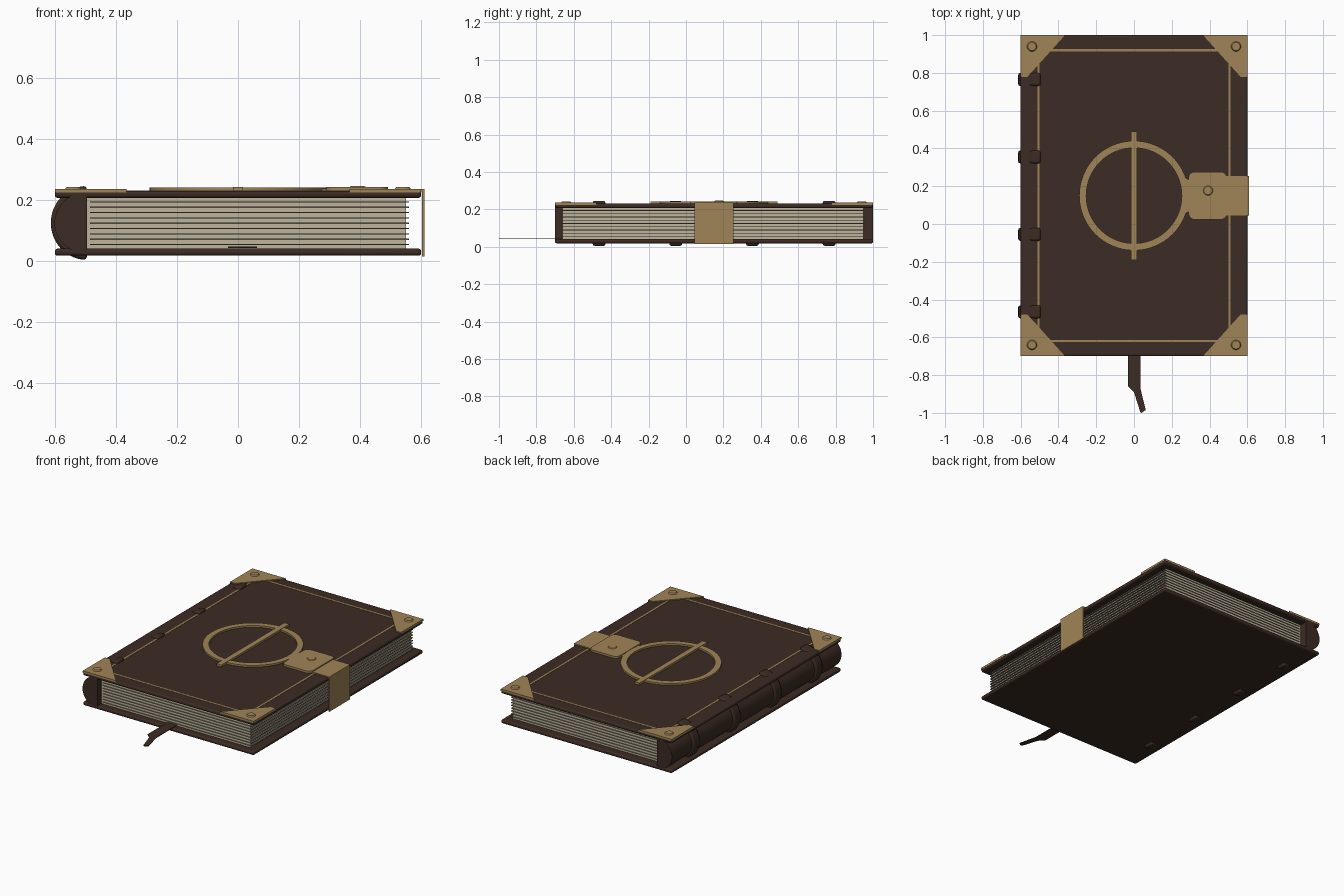
import bpy, bmesh, math
from mathutils import Matrix

if "Cube" in bpy.data.objects:
    bpy.data.objects.remove(bpy.data.objects["Cube"], do_unlink=True)


def material(name, rgb, rough=0.7, metal=0.0):
    m = bpy.data.materials.new(name)
    m.use_nodes = True
    m.diffuse_color = (*rgb, 1)
    node = next(n for n in m.node_tree.nodes if n.type == 'BSDF_PRINCIPLED')
    node.inputs["Base Color"].default_value = (*rgb, 1)
    node.inputs["Roughness"].default_value = rough
    node.inputs["Metallic"].default_value = metal
    return m


LEATHER = material("leather", (0.045, 0.024, 0.017))
BRASS = material("brass", (0.35, 0.23, 0.095), 0.5)
PAPER = material("paper", (0.52, 0.46, 0.34))
PAGE_EDGE = material("page_edge", (0.20, 0.17, 0.125))
CY = 0.15            # middle of the book along y
TOP = 0.23           # upper face of the front cover


def finish(name, bm, mat, bevel=0.0, segments=2, smooth=False):
    bmesh.ops.recalc_face_normals(bm, faces=bm.faces)
    mesh = bpy.data.meshes.new(name)
    bm.to_mesh(mesh)
    bm.free()
    mesh.materials.append(mat)
    ob = bpy.data.objects.new(name, mesh)
    bpy.context.collection.objects.link(ob)
    if bevel:
        mod = ob.modifiers.new("Bevel", 'BEVEL')
        mod.width, mod.segments = bevel, segments
    if smooth:
        bpy.ops.object.select_all(action='DESELECT')
        ob.select_set(True)
        bpy.context.view_layer.objects.active = ob
        bpy.ops.object.shade_smooth_by_angle(angle=math.radians(35))
    return ob


def box(name, x, y, z, mat, **kw):
    bm = bmesh.new()
    bmesh.ops.create_cube(bm, size=1)
    for v in bm.verts:
        v.co = [a + (c + 0.5) * (b - a) for c, (a, b) in zip(v.co, (x, y, z))]
    return finish(name, bm, mat, **kw)


def prism(name, outline, z0, z1, mat, **kw):
    bm = bmesh.new()
    face = bm.faces.new([bm.verts.new((x, y, z0)) for x, y in outline])
    ext = bmesh.ops.extrude_face_region(bm, geom=[face])
    for v in ext["geom"]:
        if isinstance(v, bmesh.types.BMVert):
            v.co.z = z1
    return finish(name, bm, mat, **kw)


def half_round(name, y0, y1, rx, rz, mat, bevel=0.0):
    # half ellipse bulging toward -x, drawn in the xz plane and run along y
    bm = bmesh.new()
    pts = [(-0.495 - rx * math.cos(a), y0, 0.125 + rz * math.sin(a))
           for a in (math.pi * (i / 24 - 0.5) for i in range(25))]
    face = bm.faces.new([bm.verts.new(p) for p in pts])
    ext = bmesh.ops.extrude_face_region(bm, geom=[face])
    for v in ext["geom"]:
        if isinstance(v, bmesh.types.BMVert):
            v.co.y = y1
    ob = finish(name, bm, mat, bevel=bevel, smooth=True)
    if bevel:
        ob.modifiers["Bevel"].angle_limit = math.radians(50)
    return ob


def rivet(name, x, y, z, r, h):
    bm = bmesh.new()
    bmesh.ops.create_cone(bm, cap_ends=True, segments=24, radius1=r,
                          radius2=r * 0.8, depth=h,
                          matrix=Matrix.Translation((x, y, z + h / 2)))
    return finish(name, bm, BRASS, smooth=True)


# covers
for name, z0, z1 in (("back_cover", 0.018, 0.041), ("front_cover", 0.207, TOP)):
    box(name, (-0.6, 0.6), (-0.7, 1.0), (z0, z1), LEATHER,
        bevel=0.009, segments=3, smooth=True)

# page block with protruding page edges
box("page_block", (-0.5, 0.55), (-0.66, 0.95), (0.04, 0.208), PAPER)
for i in range(9):
    z = 0.054 + i * 0.0175
    box(f"page_edge_{i + 1}", (-0.485, 0.56), (-0.665, 0.955),
        (z - 0.002, z + 0.002), PAGE_EDGE)

# rounded spine and raised bands
half_round("spine", -0.7, 1.0, 0.106, 0.1, LEATHER)
for i in range(4):
    y = -0.465 + i * 0.41
    half_round(f"spine_band_{i + 1}", y - 0.034, y + 0.034, 0.118, 0.121,
               LEATHER, bevel=0.01)

# thin border lines on the front cover
LINE_Z = (TOP - 0.003, TOP + 0.0015)
for side, s in (("left", 1), ("right", -1)):
    box(f"border_{side}", sorted((s * 0.499, s * 0.511)),
        (-0.626, 0.926), LINE_Z, BRASS)
for side, s in (("front", -1), ("back", 1)):
    y = CY + s * 0.77
    box(f"border_{side}", (-0.511, 0.511), (y - 0.006, y + 0.006), LINE_Z, BRASS)

# corner plates with rivets
CORNER = [(0.6, 0.85), (0.365, 0.85), (0.565, 0.628), (0.6, 0.628)]
for sx, xn in ((1, "left"), (-1, "right")):
    for sy, yn in ((1, "back"), (-1, "front")):
        prism(f"corner_plate_{yn}_{xn}",
              [(sx * x, CY + sy * y) for x, y in CORNER],
              TOP - 0.006, TOP + 0.006, BRASS)
        rivet(f"corner_rivet_{yn}_{xn}", sx * 0.54, CY + sy * 0.79,
              TOP + 0.005, 0.027, 0.008)

# ring emblem with a long bar
bm = bmesh.new()
loops = []
for r, z in ((0.29, TOP - 0.002), (0.29, TOP + 0.011),
             (0.253, TOP + 0.011), (0.253, TOP - 0.002)):
    loops.append([bm.verts.new((r * math.cos(a), CY + r * math.sin(a), z))
                  for a in (math.tau * i / 64 for i in range(64))])
for k in range(4):
    a, b = loops[k], loops[(k + 1) % 4]
    for i in range(64):
        j = (i + 1) % 64
        bm.faces.new((a[i], a[j], b[j], b[i]))
finish("emblem_ring", bm, BRASS, smooth=True)
box("emblem_bar", (-0.017, 0.017), (-0.19, 0.49), (TOP - 0.002, TOP + 0.013), BRASS)

# clasp: strap over the edge, rounded plate, neck and rivet
STRAP_Y = (0.045, 0.253)
box("clasp_strap_top", (0.47, 0.61), STRAP_Y, (TOP - 0.002, TOP + 0.006), BRASS)
box("clasp_strap_side", (0.602, 0.61), STRAP_Y, (0.015, TOP + 0.006), BRASS)
plate = []
for cx, cy, start in ((0.46, 0.245, 0), (0.32, 0.245, 90),
                      (0.32, 0.055, 180), (0.46, 0.055, 270)):
    for k in range(6):
        a = math.radians(start + k * 18)
        plate.append((cx + 0.031 * math.cos(a), cy + 0.031 * math.sin(a)))
prism("clasp_plate", plate, TOP - 0.002, TOP + 0.013, BRASS, smooth=True)
prism("clasp_neck", [(0.3, 0.07), (0.3, 0.23), (0.268, 0.245),
                     (0.285, 0.15), (0.268, 0.055)],
      TOP - 0.002, TOP + 0.008, BRASS)
rivet("clasp_rivet", 0.392, 0.177, TOP + 0.012, 0.027, 0.004)

# ribbon bookmark
prism("ribbon", [(-0.032, -0.6), (-0.032, -0.86), (0.0, -0.89), (0.033, -0.995),
                 (0.04, -1.0), (0.062, -0.985), (0.034, -0.87), (0.034, -0.6)],
      0.043, 0.047, LEATHER)
